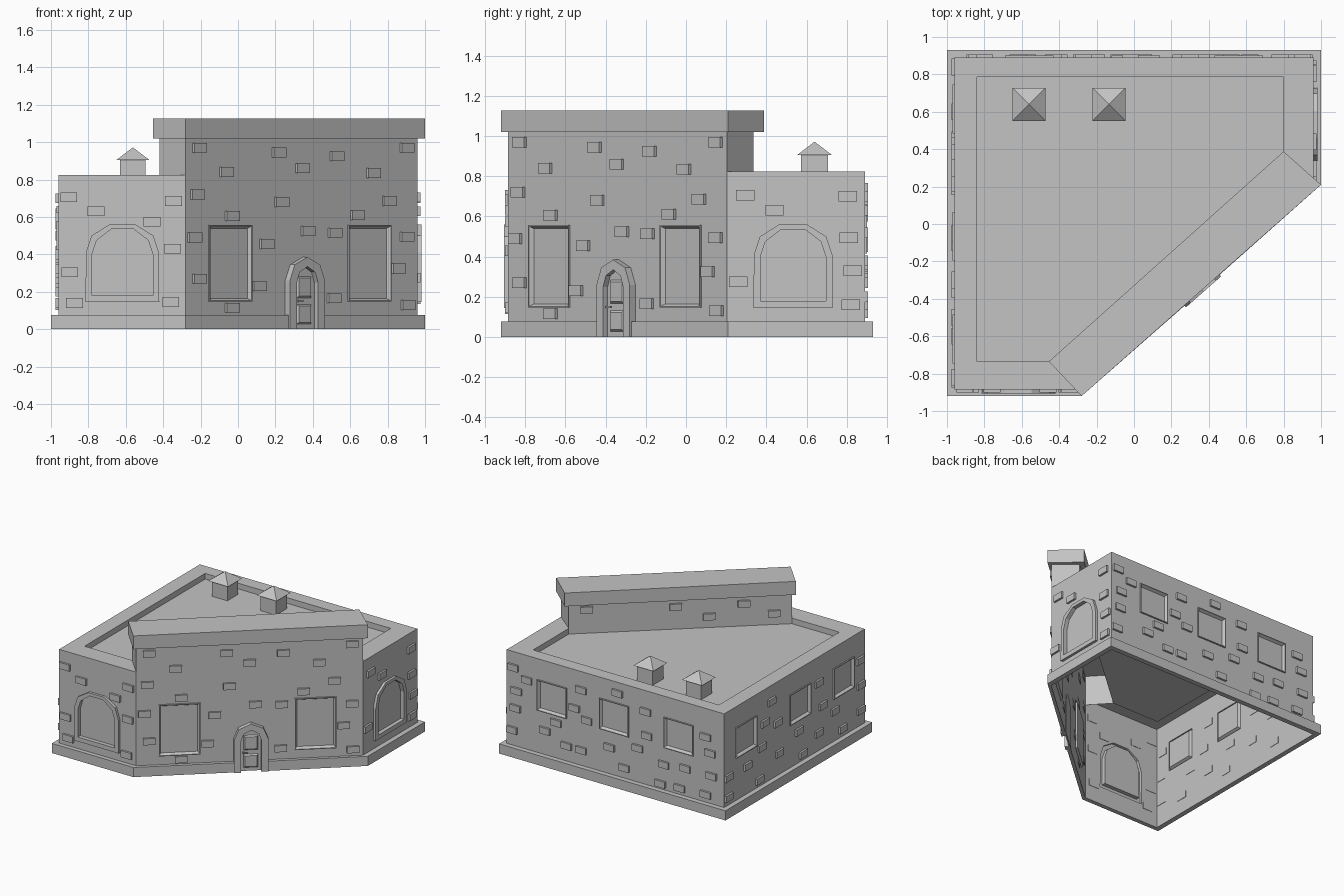
import bpy, bmesh
from mathutils import Vector

cube = bpy.data.objects.get("Cube")
if cube:
    bpy.data.objects.remove(cube, do_unlink=True)

stone = bpy.data.materials.new("grey_stone")
stone.use_nodes = True
GREY = (0.55, 0.55, 0.55, 1)
stone.diffuse_color = GREY
stone.node_tree.nodes["Principled BSDF"].inputs["Base Color"].default_value = GREY


def finish(bm, name, fix_normals=True):
    if fix_normals:
        bmesh.ops.recalc_face_normals(bm, faces=bm.faces)
    mesh = bpy.data.meshes.new(name)
    bm.to_mesh(mesh)
    bm.free()
    mesh.materials.append(stone)
    obj = bpy.data.objects.new(name, mesh)
    bpy.context.collection.objects.link(obj)


def verts(bm, points):
    return [bm.verts.new(p) for p in points]


def bridge(bm, a, b, closed=True):
    for i in range(len(a) if closed else len(a) - 1):
        j = (i + 1) % len(a)
        bm.faces.new((a[i], a[j], b[j], b[i]))


def prism(bm, low, high):
    a, b = verts(bm, low), verts(bm, high)
    bm.faces.new(a[::-1])
    bm.faces.new(b)
    bridge(bm, a, b)


def at(points, z):
    return [Vector((x, y, z)) for x, y in points]


class Wall:
    """Flat wall plane: s runs along it, z up, d outward."""

    def __init__(self, name, start, end):
        self.name, self.p = name, Vector((*start, 0))
        run = Vector((*end, 0)) - self.p
        self.length, self.u = run.length, run.normalized()
        self.n = Vector((self.u.y, -self.u.x, 0))

    def pt(self, s, z, d=0):
        return self.p + self.u * s + self.n * d + Vector((0, 0, z))

    def loop(self, outline, d=0):
        return [self.pt(s, z, d) for s, z in outline]

    def block(self, bm, s, z, w, h, d0, d1):
        o = rect(s, z - h / 2, w, h)
        prism(bm, self.loop(o, d0), self.loop(o, d1))

    def sheet(self, height, holes):
        bm = bmesh.new()
        for outline in [rect(self.length / 2, 0, self.length, height)] + holes:
            v = verts(bm, self.loop(outline))
            for i in range(len(v)):
                bm.edges.new((v[i - 1], v[i]))
        bmesh.ops.triangle_fill(bm, edges=bm.edges[:], use_beauty=True, normal=self.n)
        for f in bm.faces:
            f.normal_update()
            if f.normal.dot(self.n) < 0:
                f.normal_flip()
        finish(bm, self.name + "_wall", False)

    def window(self, name, outer, rim, inner, out, depth):
        bm = bmesh.new()
        steps = ((outer, 0), (outer, out), (rim, out), (inner, -depth))
        loops = [verts(bm, self.loop(o, d)) for o, d in steps]
        for a, b in zip(loops, loops[1:]):
            bridge(bm, a, b)
        bm.faces.new(loops[-1])
        finish(bm, name, False)

    def bricks(self, spots):
        bm = bmesh.new()
        for s, z in spots:
            self.block(bm, s, z, 0.09, 0.052, -0.003, 0.016)
        finish(bm, self.name + "_bricks")


def rect(s, z, w, h):
    return [(s - w / 2, z), (s + w / 2, z), (s + w / 2, z + h), (s - w / 2, z + h)]


def mirrored(s, half):
    return [(s + x, z) for x, z in half] + [(s - x, z) for x, z in half[::-1] if x > 0]


# Footprints, listed counter-clockwise from the front left corner
foot = [(-0.96, -0.885), (-0.28, -0.885), (0.96, 0.205), (0.96, 0.89), (-0.96, 0.89)]
plinth = [(-1, -0.92), (-0.28, -0.92), (1, 0.21), (1, 0.93), (-1, 0.93)]
inner = [(-0.84, -0.735), (-0.42, -0.735), (0.8, 0.337), (0.8, 0.785), (-0.84, 0.785)]
names = ["front", "entrance", "right", "back", "left"]
walls = {n: Wall(n, foot[i], foot[(i + 1) % 5]) for i, n in enumerate(names)}
RIM, ROOF, TALL = 0.825, 0.78, 1.02
entrance = walls["entrance"]
DOOR = 0.834

# Windows and the wall sheets they open
square = [(s, 0.415, 0.26, 0.245) for s in (0.40, 0.95, 1.52)]
layout = {
    "front": [0.342], "right": [0.328],
    "entrance": [(0.315, 0.147, 0.305, 0.41), (1.305, 0.147, 0.305, 0.41)],
    "back": square,
    "left": [(s, 0.415, 0.26, 0.245) for s in (0.275, 0.955, 1.505)],
}
for name, items in layout.items():
    wall, holes = walls[name], []
    for i, item in enumerate(items):
        label = f"{name}_window_{i + 1}"
        if isinstance(item, tuple):
            s, z, w, h = item
            o, m, n = (rect(s, z + k, w - 2 * k, h - 2 * k) for k in (0, 0.006, 0.018))
            wall.window(label, o, m, n, 0.01, 0.012)
        else:
            o = mirrored(item, [(0.197, 0.145), (0.195, 0.41), (0.165, 0.5), (0.07, 0.56)])
            n = mirrored(item, [(0.163, 0.18), (0.163, 0.4), (0.138, 0.475), (0.06, 0.535)])
            wall.window(label, o, n, n, 0.02, 0.012)
        holes.append(o)
    wall.sheet(TALL if name == "entrance" else RIM, holes)

# Scattered raised bricks
walls["front"].bricks([(x + 0.96, z) for x, z in (
    (-.905, .705), (-.76, .63), (-.46, .575), (-.345, .685), (-.35, .43),
    (-.9, .305), (-.36, .145), (-.875, .14))])
entrance.bricks([((x + 0.275) / 0.751, z) for x, z in (
    (-.205, .97), (.22, .945), (.53, .925), (.905, .97), (-.06, .84), (.345, .86),
    (.725, .835), (-.215, .72), (.235, .68), (.81, .685), (-.03, .605), (.64, .61),
    (-.23, .49), (.155, .455), (.375, .525), (.52, .515), (.905, .495), (-.205, .27),
    (.115, .23), (.86, .325), (-.03, .115), (.515, .165), (.91, .13))])
walls["right"].bricks([(y - 0.205, z) for y, z in (
    (.295, .705), (.44, .63), (.805, .7), (.81, .495), (.26, .275), (.83, .33), (.82, .16))])
walls["back"].bricks([(0.96 - x, z) for x, z in (
    (.9, .7), (.78, .63), (.87, .52), (.88, .38), (.91, .2), (.62, .27), (.52, .36),
    (.36, .52), (.3, .68), (.25, .45), (.43, .2), (.3, .2), (.05, .29), (-.08, .16),
    (-.27, .66), (-.28, .47), (-.2, .35), (-.43, .28), (-.4, .12), (-.62, .3),
    (-.57, .13), (-.8, .6), (-.84, .48), (-.85, .3), (-.8, .14), (-.02, .74))])
walls["left"].bricks([(0.89 - y, z) for y, z in (
    (.84, .14), (.84, .3), (.6, .3), (.42, .38), (.38, .56), (.3, .7), (.2, .25),
    (.45, .13), (.22, .5), (-.05, .33), (-.1, .13), (-.3, .62), (-.35, .42),
    (-.3, .22), (-.5, .32), (-.6, .14), (-.82, .6), (-.83, .4), (-.83, .2))])

# Sunken roof with its parapet rim
bm = bmesh.new()
bm.faces.new(verts(bm, at(inner, ROOF)))
order = [2, 3, 4, 0, 1]
rows = [verts(bm, at([ring[i] for i in order], z))
        for ring, z in ((foot, RIM), (inner, RIM), (inner, ROOF))]
bridge(bm, rows[0], rows[1], False)
bridge(bm, rows[1], rows[2], False)
finish(bm, "roof_and_rim", False)

# Raised facade above the entrance, hollow behind
bm = bmesh.new()
path = [foot[2], inner[2], inner[1], foot[1]]
bridge(bm, verts(bm, at(path, ROOF)), verts(bm, at(path, TALL)), False)
finish(bm, "facade_rear", False)
rear = Wall("facade_rear", inner[2], inner[1])
rear.bricks([((1 - t) * rear.length, z) for t, z in (
    (.92, .97), (.52, .96), (.37, .87), (.215, .96), (.08, .87))])

# Coping on the raised facade
bm = bmesh.new()
cap = [plinth[1], plinth[2], (0.8, 0.388), (-0.455, -0.735)]
prism(bm, at(cap, TALL), at(cap, 1.127))
finish(bm, "facade_coping")

# Plinth, broken at the doorway
bm = bmesh.new()
ends = [DOOR + 0.1, DOOR - 0.1]
outside = [entrance.pt(s, 0, 0.027).xy for s in ends]
inside = [entrance.pt(s, 0).xy for s in ends]
outside = outside[:1] + [plinth[i] for i in order] + outside[1:]
inside = inside[:1] + [foot[i] for i in order] + inside[1:]
rows = [verts(bm, at(p, z)) for p, z in
        ((inside, 0), (outside, 0), (outside, 0.077), (inside, 0.077))]
for a, b in zip(rows, rows[1:]):
    bridge(bm, a, b, False)
finish(bm, "plinth")

# Door surround, door leaf, panels and handle
arch_out = mirrored(DOOR, [(0.125, 0), (0.125, 0.26), (0.09, 0.345), (0, 0.385)])
arch_in = mirrored(DOOR, [(0.075, 0), (0.075, 0.25), (0.055, 0.305), (0, 0.335)])
bm = bmesh.new()
ring = arch_out + arch_in[::-1]
prism(bm, entrance.loop(ring, -0.003), entrance.loop(ring, 0.038))
finish(bm, "door_surround")
bm = bmesh.new()
prism(bm, entrance.loop(arch_in, -0.003), entrance.loop(arch_in, 0.008))
finish(bm, "door")
bm = bmesh.new()
for z, h in ((0.08, 0.11), (0.225, 0.12)):
    low, high = rect(DOOR, z - h / 2, 0.11, h), rect(DOOR, z - h / 2 + 0.012, 0.086, h - 0.024)
    prism(bm, entrance.loop(low, 0.006), entrance.loop(high, 0.018))
finish(bm, "door_panels")
bm = bmesh.new()
entrance.block(bm, DOOR - 0.055, 0.15, 0.01, 0.01, 0.006, 0.03)
entrance.block(bm, DOOR - 0.042, 0.15, 0.036, 0.01, 0.026, 0.034)
finish(bm, "door_handle")

# Roof vents with pyramid caps
for i, x in enumerate((-0.562, -0.133)):
    bm = bmesh.new()
    box, eave = (at(rect(x, 0.64 - r, 2 * r, 2 * r), 0) for r in (0.068, 0.088))
    up = lambda loop, z: [p + Vector((0, 0, z)) for p in loop]
    prism(bm, up(box, ROOF), up(box, 0.905))
    base = verts(bm, up(eave, 0.905))
    tip = bm.verts.new((x, 0.64, 0.972))
    bm.faces.new(base[::-1])
    for j in range(4):
        bm.faces.new((base[j - 1], base[j], tip))
    finish(bm, f"roof_vent_{i + 1}")
